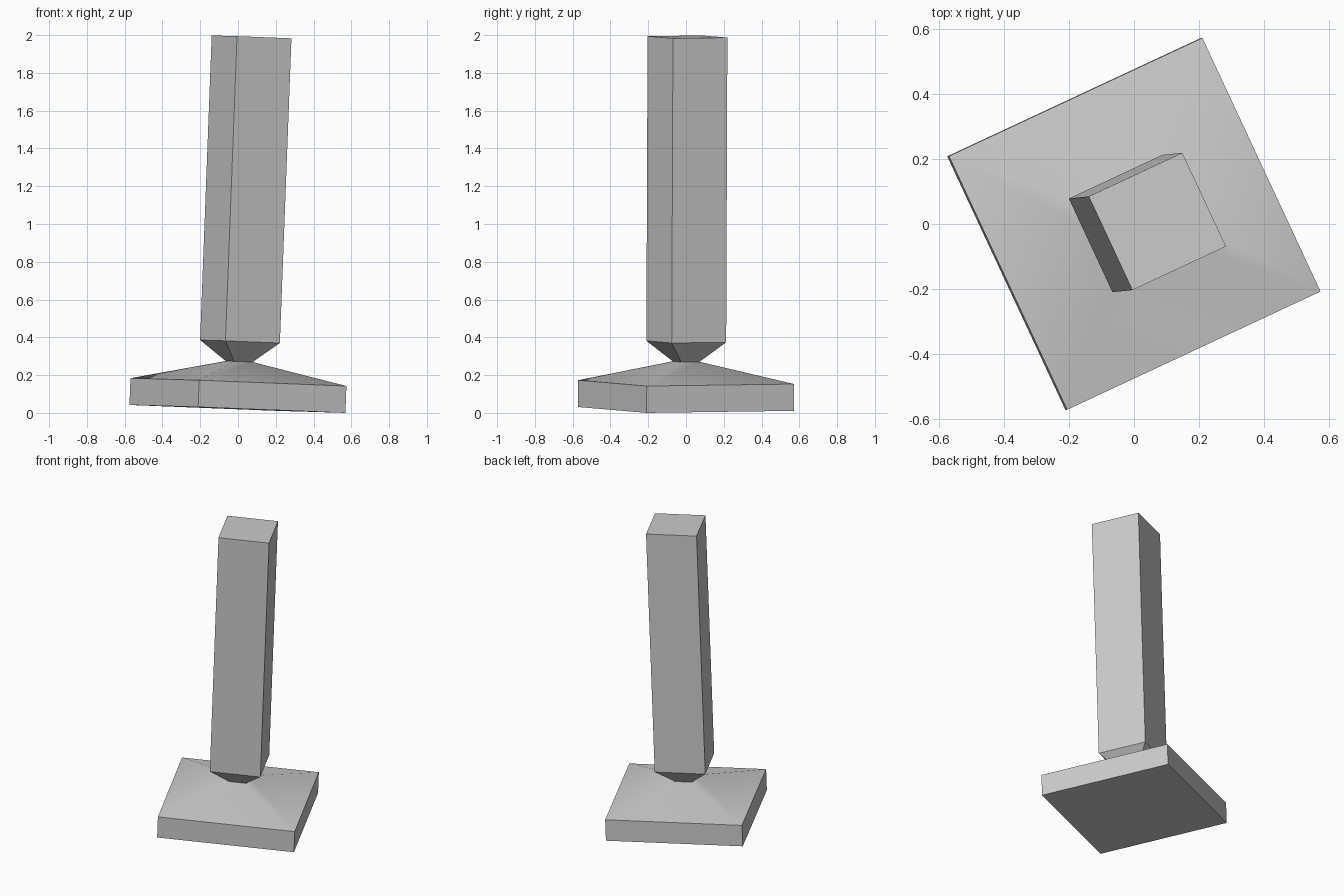
import bpy, bmesh, math
from mathutils import Matrix, Vector

cube = bpy.data.objects.get("Cube")
if cube:
    bpy.data.objects.remove(cube, do_unlink=True)

GREY = (0.6, 0.6, 0.6, 1.0)
grey = bpy.data.materials.new("plain_grey")
grey.use_nodes = True
grey.diffuse_color = GREY
grey.node_tree.nodes["Principled BSDF"].inputs["Base Color"].default_value = GREY

# Shared pose: turned about the vertical, then leaning slightly to the left
axis = Vector((0.038, 0.004, 1)).normalized()
lean = Vector((0, 0, 1)).rotation_difference(axis).to_matrix().to_4x4()
pose = Matrix.Translation((-0.003, 0, 0.021)) @ lean @ Matrix.Rotation(math.radians(25), 4, "Z")


def square_loft(name, sections, cap_bottom, cap_top):
    """Stack square sections given as (width, height)."""
    bm = bmesh.new()
    rings = []
    for width, z in sections:
        h = width / 2
        rings.append([bm.verts.new((x, y, z))
                      for x, y in ((-h, -h), (h, -h), (h, h), (-h, h))])
    for low, high in zip(rings, rings[1:]):
        for i in range(4):
            j = (i + 1) % 4
            bm.faces.new((low[i], low[j], high[j], high[i]))
    if cap_bottom:
        bm.faces.new(rings[0][::-1])
    if cap_top:
        bm.faces.new(rings[-1])
    mesh = bpy.data.meshes.new(name)
    bm.to_mesh(mesh)
    bm.free()
    mesh.materials.append(grey)
    obj = bpy.data.objects.new(name, mesh)
    bpy.context.collection.objects.link(obj)
    obj.matrix_world = pose
    # Soft blend over the shallow slopes, crisp on real edges
    bpy.ops.object.select_all(action="DESELECT")
    obj.select_set(True)
    bpy.context.view_layer.objects.active = obj
    bpy.ops.object.shade_smooth_by_angle(angle=math.radians(30))
    return obj


# Slab with a shallow sloping top
square_loft("base", [(0.861, 0), (0.861, 0.142), (0.107, 0.251)], True, False)
# Post with a tapered neck
square_loft("post", [(0.107, 0.251), (0.318, 0.357), (0.318, 1.971)], False, True)
